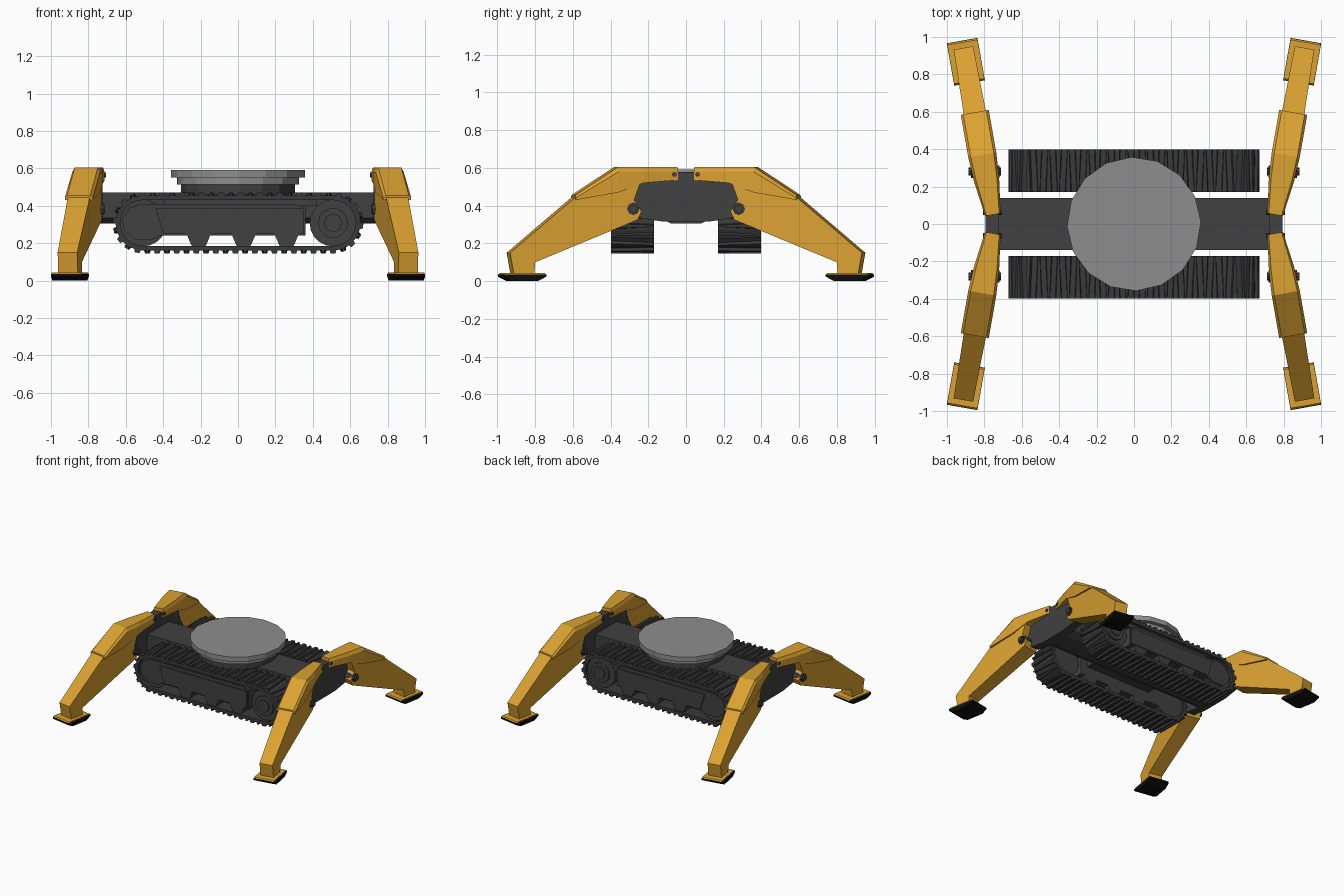
import bpy, bmesh
from math import sin, cos, pi, radians
from mathutils import Vector, Matrix

if "Cube" in bpy.data.objects:
    bpy.data.objects.remove(bpy.data.objects["Cube"])


def material(name, r, g, b):
    m = bpy.data.materials.new(name)
    m.use_nodes = True
    m.diffuse_color = (r, g, b, 1)
    shader = next(n for n in m.node_tree.nodes if n.type == 'BSDF_PRINCIPLED')
    shader.inputs["Base Color"].default_value = (r, g, b, 1)
    return m


YELLOW = material("machine yellow", 0.71, 0.36, 0.032)
GREY = material("light grey", 0.27, 0.27, 0.27)
DARK = material("charcoal", 0.052, 0.052, 0.052)
TRACK = material("track charcoal", 0.042, 0.042, 0.042)
BLACK = material("rubber black", 0.004, 0.004, 0.004)


def finish(name, bm, mat):
    bmesh.ops.recalc_face_normals(bm, faces=bm.faces)
    mesh = bpy.data.meshes.new(name)
    bm.to_mesh(mesh)
    bm.free()
    mesh.materials.append(mat)
    ob = bpy.data.objects.new(name, mesh)
    bpy.context.collection.objects.link(ob)
    return ob


def skin(bm, rings, closed=False):
    """Bridge rings of points into a solid; a closed loft needs no caps."""
    rings = [[bm.verts.new(p) for p in ring] for ring in rings]
    n = len(rings[0])
    pairs = list(zip(rings, rings[1:]))
    if closed:
        pairs.append((rings[-1], rings[0]))
    else:
        bm.faces.new(rings[0])
        bm.faces.new(rings[-1])
    for a, b in pairs:
        for i in range(n):
            j = (i + 1) % n
            bm.faces.new((a[i], a[j], b[j], b[i]))


def loft(name, rings, mat):
    bm = bmesh.new()
    skin(bm, rings)
    return finish(name, bm, mat)


def prism_x(name, yz, x0, x1, mat):
    return loft(name, [[(x, y, z) for y, z in yz] for x in (x0, x1)], mat)


def prism_y(name, xz, y0, y1, mat):
    return loft(name, [[(x, y, z) for x, z in xz] for y in (y0, y1)], mat)


def circle(cx, cz, r, n, turn=0.0):
    return [(cx + r * cos(turn + 2 * pi * i / n), cz + r * sin(turn + 2 * pi * i / n))
            for i in range(n)]


def mirrored(half):
    return half + [(-a, b) for a, b in reversed(half)]


# Chassis beam with a shallow belly
prism_x("chassis", mirrored([(0.14, 0.47), (0.14, 0.335), (0.08, 0.305)]), -0.74, 0.74, DARK)

# Stepped turntable
for name, r, z0, z1, mat in (("turntable_base", 0.305, 0.46, 0.515, DARK),
                             ("turntable_ring", 0.325, 0.515, 0.55, GREY),
                             ("turntable_top", 0.358, 0.55, 0.59, GREY)):
    ring = circle(0, 0, r, 16, radians(2))
    loft(name, [[(x, y, z) for x, y in ring] for z in (z0, z1)], mat)

# Crawler tracks
CX, CZ = 0.508, 0.308
ARC = 12


def stadium(r):
    right = [(CX + r * sin(pi * i / ARC), CZ + r * cos(pi * i / ARC)) for i in range(ARC + 1)]
    return right + [(-x, 2 * CZ - z) for x, z in right]


def track_point(s, r):
    """Position, tangent and normal at distance s around the loop."""
    straight, bend = 2 * CX, pi * r
    side, s = divmod(s, straight + bend)
    if s < straight:
        p, n = Vector((s - CX, 0, r)), Vector((0, 0, 1))
    else:
        a = (s - straight) / r
        n = Vector((sin(a), 0, cos(a)))
        p = Vector((CX, 0, 0)) + n * r
    if side % 2:
        p, n = -p, -n
    return p + Vector((0, 0, CZ)), Vector((n.z, 0, -n.x)), n


LUGS, R = 56, 0.142
LENGTH = 4 * CX + 2 * pi * R
for side, label in ((-1, "front"), (1, "back")):
    near, far = side * 0.17, side * 0.397
    mid = (near + far) / 2

    bm = bmesh.new()
    outer, inner = stadium(0.147), stadium(0.122)
    skin(bm, [[(a[0], near, a[1]), (a[0], far, a[1]), (b[0], far, b[1]), (b[0], near, b[1])]
              for a, b in zip(outer, inner)], closed=True)
    finish(label + "_track_belt", bm, TRACK)

    # Wedge lugs with alternating taper
    bm = bmesh.new()
    for i in range(LUGS):
        p, t, n = track_point(LENGTH * i / LUGS, R)
        rings = []
        for k, y in enumerate((near, far)):
            w = 0.019 if (i + k) % 2 else 0.007
            base = Vector((p.x, y, p.z))
            rings.append([base - t * w, base + t * w,
                          base + t * w * 0.7 + n * 0.02, base - t * w * 0.7 + n * 0.02])
        skin(bm, rings)
    finish(label + "_track_lugs", bm, TRACK)

    # Side frame, rounded around the idler end
    frame = [(0.36, 0.39), (0.36, 0.24), (-0.42, 0.24), (-0.46, 0.22), (-0.55, 0.22),
             (-0.61, 0.27), (-0.62, 0.33), (-0.58, 0.39), (-0.52, 0.41), (0.3, 0.41)]
    prism_y(label + "_track_frame", frame, side * 0.19, side * 0.38, DARK)
    prism_y(label + "_frame_plate", [(0.35, 0.385), (0.35, 0.25), (-0.4, 0.25), (-0.44, 0.385)],
            side * 0.38, side * 0.39, DARK)
    prism_y(label + "_upper_guide", [(-0.4, 0.44), (-0.4, 0.4), (0.42, 0.4), (0.42, 0.44)],
            side * 0.2, side * 0.37, DARK)

    # Roller housings under the frame
    for i, x in enumerate((-0.21, 0.03, 0.26)):
        prism_y(f"{label}_roller_{i + 1}",
                [(x - 0.065, 0.25), (x - 0.04, 0.19), (x - 0.025, 0.172), (x + 0.025, 0.172),
                 (x + 0.04, 0.19), (x + 0.065, 0.25)], side * 0.19, side * 0.385, DARK)

    # Idler, drive wheel and hub
    prism_y(label + "_idler", circle(-CX, CZ, 0.125, 20), side * 0.19, side * 0.37, DARK)
    prism_y(label + "_drive_wheel", circle(CX, CZ, 0.125, 20), side * 0.19, side * 0.37, DARK)
    prism_y(label + "_drive_rim", circle(CX, CZ, 0.08, 14), side * 0.37, side * 0.388, DARK)
    prism_y(label + "_drive_hub", circle(CX, CZ, 0.05, 8), side * 0.388, side * 0.397, DARK)
    # Axle block joining the track to the chassis
    prism_y(label + "_track_mount", [(-0.3, 0.42), (-0.3, 0.32), (0.3, 0.32), (0.3, 0.42)],
            side * 0.12, side * 0.2, DARK)

# End brackets carrying the legs
bracket = mirrored([(0.055, 0.578), (0.2, 0.555), (0.27, 0.5), (0.3, 0.4), (0.25, 0.335), (0.12, 0.315)])
for sx, label in ((-1, "right"), (1, "left")):
    prism_x(label + "_bracket", bracket, sx * 0.725, sx * 0.795, DARK)

# Four splayed outrigger legs
YAW = Matrix.Rotation(radians(-10), 3, 'Z')


def leg(sx, sy, label):
    def place(w, u, z):
        v = YAW @ Vector((w, u, z)) + Vector((0.755, 0.05, 0))
        return (v.x * sx, v.y * sy, v.z)

    def slab(name, uz, width, mat):
        loft(f"{label}_{name}", [[place(s * width(u), u, z) for u, z in uz] for s in (-1, 1)], mat)

    # Upper shell: chamfered section widening towards the knee
    rings = []
    for u, half, low, high in ((0.0, 0.042, 0.535, 0.605), (0.19, 0.068, 0.52, 0.605),
                               (0.325, 0.076, 0.47, 0.605), (0.555, 0.076, 0.43, 0.455)):
        shoulder = max(high - 0.025, low + 0.012)
        rings.append([place(w, u, z) for w, z in (
            (-half, low), (-half, shoulder), (-half * 0.82, high),
            (half * 0.82, high), (half, shoulder), (half, low))])
    loft(label + "_upper_shell", rings, YELLOW)

    # Tapered lower leg
    slab("lower_leg", [(0.2, 0.54), (0.24, 0.43), (0.2, 0.37), (0.22, 0.325), (0.77, 0.1),
                       (0.775, 0.04), (0.885, 0.04), (0.905, 0.15), (0.545, 0.452), (0.33, 0.57)],
         lambda u: 0.071 - 0.02 * u, YELLOW)

    # Foot with a rubber sole turned up at both ends
    slab("foot_sole", [(0.715, 0.036), (0.715, 0.024), (0.76, 0.0), (0.9, 0.0),
                       (0.945, 0.022), (0.945, 0.036)], lambda u: 0.083, BLACK)
    slab("foot_plate", [(0.715, 0.034), (0.945, 0.034), (0.935, 0.044), (0.725, 0.044)],
         lambda u: 0.081, YELLOW)

    # Pivot pin with washer, and the bolt at the shell's inner end
    for name, y, z, r, x0, x1 in (("pivot_pin", 0.28, 0.383, 0.022, 0.71, 0.885),
                                  ("pivot_washer", 0.28, 0.383, 0.033, 0.72, 0.872),
                                  ("shell_bolt", 0.062, 0.565, 0.013, 0.705, 0.808)):
        prism_x(f"{label}_{name}", circle(sy * y, z, r, 8), sx * x0, sx * x1, DARK)


for sx, xname in ((-1, "right"), (1, "left")):
    for sy, yname in ((-1, "front"), (1, "back")):
        leg(sx, sy, f"{yname}_{xname}_leg")
